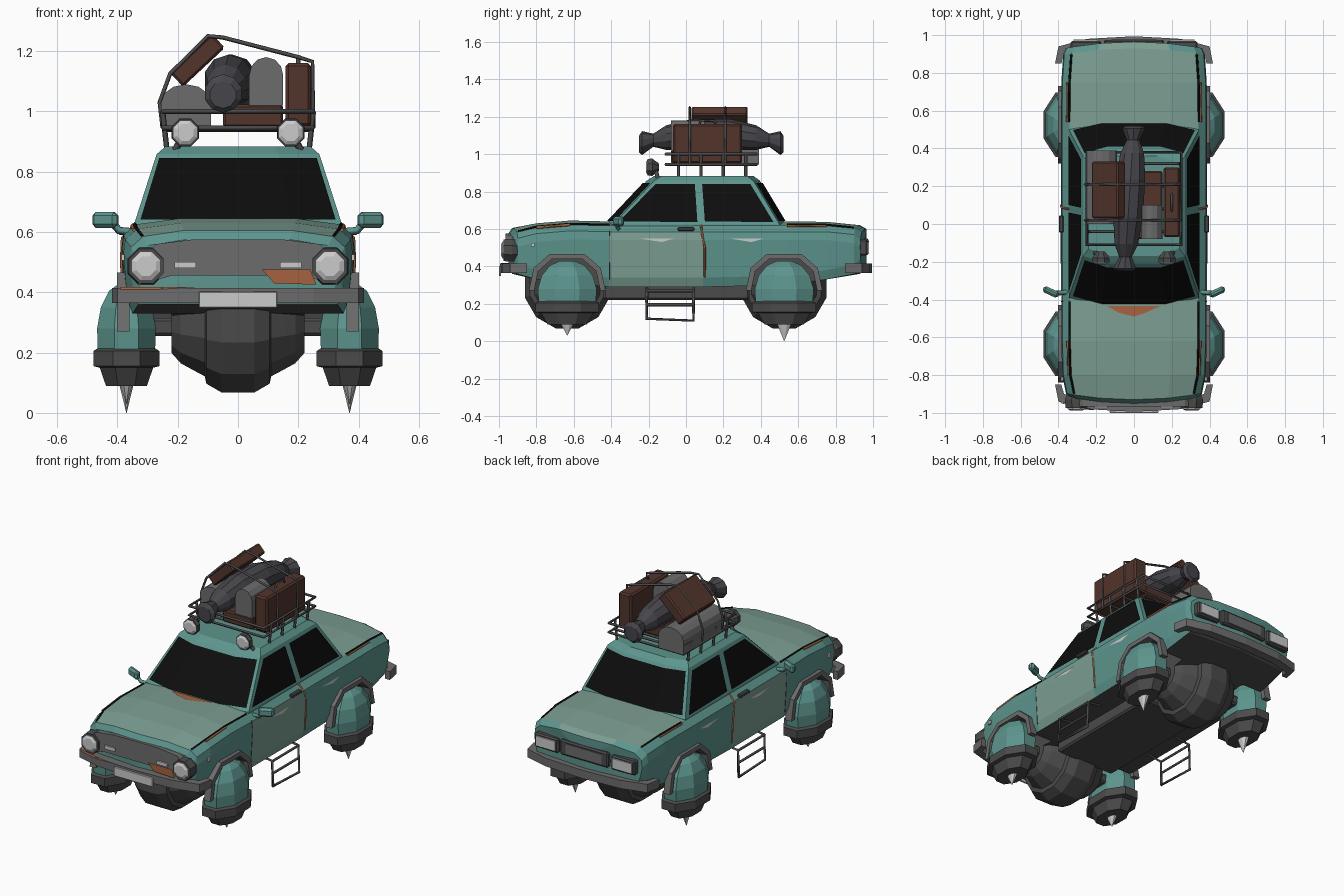
import bpy, bmesh
from math import pi, cos, sin, radians
from mathutils import Vector, Matrix

if "Cube" in bpy.data.objects:
    bpy.data.objects.remove(bpy.data.objects["Cube"])

def mat(name, *rgb):
    m = bpy.data.materials.new(name)
    m.diffuse_color = (*rgb, 1)
    m.use_nodes = True
    m.node_tree.nodes["Principled BSDF"].inputs["Base Color"].default_value = m.diffuse_color
    return m

TEAL, PALE = mat("teal", .11, .30, .27), mat("faded_teal", .20, .34, .29)
DARK, MID = mat("dark_grey", .07, .07, .07), mat("mid_grey", .15, .15, .15)
GLASS, RUST = mat("glass", .004, .004, .004), mat("rust", .38, .12, .05)
BROWN, CLOTH = mat("leather", .085, .035, .025), mat("cloth", .06, .06, .07)
LAMP = mat("lamp", .55, .55, .55)

def mesh(name, verts, faces, *mats):
    bm = bmesh.new()
    vs = [bm.verts.new(v) for v in verts]
    for f in faces:
        bm.faces.new([vs[i] for i in f])
    bmesh.ops.recalc_face_normals(bm, faces=bm.faces)
    me = bpy.data.meshes.new(name)
    bm.to_mesh(me)
    bm.free()
    for m in mats:
        me.materials.append(m)
    ob = bpy.data.objects.new(name, me)
    bpy.context.collection.objects.link(ob)
    return ob

def skin(rings):
    n = len(rings[0])
    return [(k*n+i, k*n+(i+1) % n, (k+1)*n+(i+1) % n, (k+1)*n+i)
            for k in range(len(rings)-1) for i in range(n)]

def loft(name, rings, *mats):
    n, t = len(rings[0]), len(rings)
    faces = skin(rings) + [tuple(range(n)), tuple(range((t-1)*n, t*n))]
    return mesh(name, [v for r in rings for v in r], faces, *mats)

def prism(name, pts, a, b, axis, m):
    put = {"x": lambda p, h: (h, *p), "y": lambda p, h: (p[0], h, p[1]), "z": lambda p, h: (*p, h)}[axis]
    return loft(name, [[put(p, h) for p in pts] for h in (a, b)], m)

def box(name, c, s, m, bevel=0, rot=(0, 0, 0)):
    x, y, z = (v/2 for v in s)
    ob = prism(name, [(-x, -y), (x, -y), (x, y), (-x, y)], -z, z, "z", m)
    ob.location, ob.rotation_euler = c, rot
    if bevel:
        b = ob.modifiers.new("bevel", "BEVEL")
        b.width, b.segments = bevel, 1
    return ob

def lathe(name, prof, c, m, axis="z", n=8, sx=1):
    rings = []
    for r, h in prof:
        ring = []
        for k in range(n):
            a = 2*pi*(k+.5)/n
            u, v = r*cos(a), r*sin(a)
            p = {"x": (h, u, v), "y": (u, h, v), "z": (u*sx, v, h)}[axis]
            ring.append(Vector(c) + Vector(p))
        rings.append(ring)
    return loft(name, rings, m)

def tube(name, pts, r, m, cyclic=False):
    cu = bpy.data.curves.new(name, "CURVE")
    cu.dimensions, cu.bevel_depth, cu.bevel_resolution, cu.use_fill_caps = "3D", r, 0, True
    sp = cu.splines.new("POLY")
    sp.points.add(len(pts)-1)
    for q, p in zip(sp.points, pts):
        q.co = (*p, 1)
    sp.use_cyclic_u = cyclic
    cu.materials.append(m)
    ob = bpy.data.objects.new(name, cu)
    bpy.context.collection.objects.link(ob)

# Lower body: cross-sections (y, half width, bottom, shoulder, top)
ST = [(-.95, .345, .40, .555, .575), (-.93, .36, .36, .585, .605), (-.80, .38, .33, .61, .63),
      (-.62, .385, .31, .625, .645), (-.41, .385, .29, .62, .64), (.09, .387, .29, .62, .64),
      (.54, .387, .30, .62, .64), (.75, .385, .33, .62, .638), (.93, .375, .36, .605, .62), (.965, .36, .39, .58, .60)]
rings = []
for y, w, zb, zs, zt in ST:
    half = [(w-.03, zb), (w-.012, zb+.05), (w, zs-.08), (w-.006, zs-.035), (w-.045, zs), (w*.5, zt)]
    full = [(0, zb)] + half + [(0, zt)] + [(-x, z) for x, z in half[::-1]]
    bow = .035 if abs(y) > .9 else 0
    rings.append([(x, y*(1-bow*(x/w)**2), z) for x, z in full])
n = len(rings[0])
verts = [v for r in rings for v in r] + [(0, -.95, .48), (0, .965, .49)]
last = (len(rings)-1)*n
faces = skin(rings)
for i in range(n):
    faces += [(i, (i+1) % n, len(verts)-2), (last+i, last+(i+1) % n, len(verts)-1)]
body = mesh("car_body", verts, faces, TEAL, PALE, DARK)
for p in body.data.polygons:
    c, nz = p.center, p.normal.z
    if nz < -.7:
        p.material_index = 2
    elif (nz > .85 and abs(c.x) < .33) or (-.4 < c.y < .08 and abs(nz) < .6):
        p.material_index = 1

# Wheel arch openings and flares
WHEELS = (-.635, .525)
ARCH = [(-.205, -.01), (-.18, .11), (-.095, .185), (.095, .185), (.18, .11), (.205, -.01)]
for yc in WHEELS:
    for s in (1, -1):
        inner = [(yc+u*.86, .28+v*.86) for u, v in ARCH]
        cut = prism("arch_cutter", inner[:1] + inner[1:] + [(yc+.176, .15), (yc-.176, .15)], s*.22, s*.5, "x", DARK)
        bo = body.modifiers.new("arch", "BOOLEAN")
        bo.operation, bo.object, bo.solver = "DIFFERENCE", cut, "EXACT"
        bo.material_mode = "TRANSFER"
        bpy.context.view_layer.objects.active = body
        bpy.ops.object.modifier_apply(modifier="arch")
        bpy.data.objects.remove(cut)
        prism("arch_flare", [(yc+u, .28+v) for u, v in ARCH] + inner[::-1], s*.36, s*.402, "x", MID)

# Cabin with roof
def cabin_ring(z, w, yf, yr):
    r = [(.5*w, yf+.01), (w, yf+.05), (w, yr-.045), (.5*w, yr-.01)]
    return [Vector((x, y, z)) for x, y in r + [(-x, y) for x, y in r[::-1]]]
base, top = cabin_ring(.625, .345, -.44, .545), cabin_ring(.858, .27, -.22, .405)
loft("cabin", [cabin_ring(.58, .345, -.44, .545), base, top, cabin_ring(.884, .24, -.18, .37)], TEAL)

# Windows lie just outside the cabin facets
def on_cabin(i, j, u, t):
    a, b = base[i].lerp(base[j], u), top[i].lerp(top[j], u)
    p = a.lerp(b, t)
    return p + Vector((.005 if p.x > 0 else -.005, 0, .002))
for name, ids, d in (("windshield", (6, 7, 0, 1), -1), ("rear_window", (5, 4, 3, 2), 1)):
    low, high = ([base[i].lerp(top[i], t) + Vector((0, d*.006, .003)) for i in ids] for t in (.06, .93))
    for r in (low, high):
        r[0].x *= .95
        r[3].x *= .95
    mesh(name, low+high, [(k, k+1, k+5, k+4) for k in range(3)], GLASS)
for s, (i, j) in ((1, (1, 2)), (-1, (6, 5))):
    for name, b0, b1, t0, t1 in (("front_side_window", .02, .505, .05, .42), ("rear_side_window", .55, .97, .49, .95)):
        mesh(name, [on_cabin(i, j, b0, .06), on_cabin(i, j, b1, .04), on_cabin(i, j, t1, .92), on_cabin(i, j, t0, .92)],
             [(0, 1, 2, 3)], GLASS)

for s in (1, -1):
    # Panel gaps, rust, scratches, handles, mirrors
    edge = [(s*(w-.043), y*(.965 if abs(y) > .9 else 1), zs+.002) for y, w, zb, zs, zt in ST]
    tube("hood_gap", edge[1:5], .006, GLASS)
    tube("trunk_gap", edge[6:9], .006, GLASS)
    tube("fender_rust", [Vector(p) + Vector((s*.008, 0, -.005)) for p in edge[2:4]], .007, RUST)
    tube("trunk_rust", [Vector(p) + Vector((s*.009, 0, -.006)) for p in edge[6:8]], .006, RUST)
    tube("door_rear_rust", [(s*.374, .10, .34), (s*.386, .10, .5), (s*.383, .085, .58), (s*.345, .08, .62)], .006, RUST)
    tube("door_front_gap", [(s*.372, -.41, .33), (s*.384, -.41, .54), (s*.378, -.41, .59)], .003, DARK)
    for y in (-.15, .33):
        mesh("scratch", [(s*.3895, y-.09, .548), (s*.3895, y+.09, .55), (s*.3895, y+.02, .53)], [(0, 1, 2)], LAMP)
    box("door_handle", (s*.385, 0, .60), (.025, .09, .02), DARK, .005)
    box("side_mirror", (s*.44, -.36, .64), (.09, .035, .052), TEAL, .012, (0, 0, s*radians(25)))
    tube("mirror_arm", [(s*.35, -.36, .60), (s*.395, -.365, .605), (s*.415, -.365, .63)], .013, TEAL)
    # Side steps
    tube("step_frame", [(s*.28, -.21, .285), (s*.375, -.21, .27), (s*.38, -.21, .12), (s*.38, .04, .11),
                        (s*.375, .04, .27), (s*.28, .04, .285)], .009, DARK)
    for z in (.27, .195):
        tube("step_rung", [(s*.377, -.21, z), (s*.377, .04, z)], .009, DARK)
    # Lamps
    lathe("headlight_rim", [(.062, -.975), (.066, -.93), (.05, -.89)], (s*.305, 0, .487), DARK, "y")
    lathe("headlight", [(.035, -.988), (.05, -.98), (.05, -.93)], (s*.305, 0, .487), LAMP, "y")
    box("grille_lamp", (s*.175, -.968, .49), (.07, .012, .02), LAMP)
    box("tail_light_frame", (s*.255, .945, .50), (.16, .05, .085), DARK, .008)
    box("tail_light", (s*.255, .97, .50), (.13, .015, .06), LAMP)
    box("marker_light", (s*.382, -.82, .515), (.01, .02, .02), LAMP)
    lathe("roof_lamp_shell", [(.048, -.205), (.05, -.18), (.022, -.145)], (s*.175, 0, .93), DARK, "y")
    lathe("roof_lamp", [(.03, -.214), (.042, -.207), (.042, -.19)], (s*.175, 0, .93), LAMP, "y")
    tube("roof_lamp_stand", [(s*.175, -.165, .93), (s*.21, -.15, .87)], .012, DARK)

# Rust patches on hood and nose
mesh("hood_rust", [(-.14, -.435, .645), (.14, -.435, .645), (.06, -.47, .646), (0, -.49, .646), (-.08, -.47, .646)],
     [(0, 1, 2, 3, 4)], RUST)
mesh("nose_rust", [(.08, -.973, .475), (.24, -.973, .475), (.26, -.973, .425), (.12, -.973, .43)], [(0, 1, 2, 3)], RUST)

# Grille, plate, tail panel, bumpers
prism("grille", [(-.35, .50), (-.33, .425), (-.22, .455), (.22, .455), (.33, .425), (.35, .50), (.27, .56), (.15, .575),
                 (-.15, .575), (-.27, .56)], -.965, -.91, "y", MID)
box("front_plate", (0, -1.0+.006, .375), (.26, .012, .055), None, .003)
box("tail_panel", (0, .95, .505), (.32, .05, .09), DARK, .008)
box("rear_plate", (0, .973, .505), (.24, .01, .06), MID)
for d, name in ((-1, "front_bumper"), (1, "rear_bumper")):
    out = [(.25, .98), (.40, .94), (.418, .85)]
    inn = [(.385, .85), (.37, .90), (.24, .93)]
    h = out + inn
    prism(name, [(x, d*y) for x, y in [(0, .994)] + h + [(0, .94)] + [(-x, y) for x, y in h[::-1]]], .365, .415, "z", MID)
mesh("bumper_rust", [(-.39, -.947, .41), (-.26, -.982, .41), (-.14, -.99, .417), (-.2, -.986, .417), (-.39, -.945, .417)],
     [(0, 1, 2, 3, 4)], RUST)

# Underbody, central engines, hover pods
box("underbody_tunnel", (0, -.05, .265), (.40, .78, .09), DARK, .01)
for yc in WHEELS:
    prof = [(.10, .22), (.135, .19), (.155, .155), (.18, .11), (.205, .105), (.235, .055)]
    lathe("hover_engine", [(r, -h) for r, h in prof] + [(r, h) for r, h in prof[::-1]], (0, yc, .295), DARK, "x", 12)
    for s in (1, -1):
        c = (s*.37, yc, 0)
        box("axle", (s*.26, yc, .285), (.18, .12, .06), DARK, .01)
        lathe("pod_dome", [(.165, .19), (.17, .28), (.148, .35), (.10, .405), (.04, .43)], c, TEAL, sx=.62)
        lathe("pod_collar", [(.16, .215), (.185, .205), (.185, .155), (.15, .15), (.115, .09), (.06, .09)], c, DARK, sx=.64)
        tip = .03 if yc < 0 else 0
        lathe("pod_spike", [(.05, .15), (.055, .125), (.001, tip)], c, LAMP, sx=.62)

# Roof rack
for z in (.945, 1.0):
    tube("rack_rail", [(-.25, -.11, z), (.25, -.11, z), (.25, .38, z), (-.25, .38, z)], .008, DARK, True)
for y in (-.04, .08, .20, .32):
    tube("rack_slat", [(-.25, y, .94), (.25, y, .94)], .008, DARK)
    for s in (1, -1):
        tube("rack_leg", [(s*.235, y, .865), (s*.25, y, 1.0)], .009, DARK)

# Luggage
box("upright_suitcase", (.2, .115, 1.055), (.085, .37, .21), BROWN, .01)
box("flat_suitcase", (.05, .10, .985), (.2, .36, .075), BROWN, .008)
box("tilted_suitcase", (-.135, .18, 1.17), (.19, .30, .065), BROWN, .008, (0, -radians(43), 0))
tube("suitcase_handle", [(.2, .07, 1.155), (.2, .08, 1.18), (.2, .15, 1.18), (.2, .16, 1.155)], .007, DARK)
def arched(name, x0, x1, z0, z1, y0, y1):
    w = (x1-x0)/2
    pts = [(x0, z0), (x1, z0)] + [((x0+x1)/2 + w*cos(a*pi/6), z1-.06+.06*sin(a*pi/6)) for a in range(7)]
    prism(name, pts, y0, y1, "y", MID)
arched("left_bag", -.255, -.09, .945, 1.09, .0, .39)
arched("upper_bag", .037, .15, 1.02, 1.18, -.08, .10)
roll = lathe("bedroll", [(.045, -.385), (.064, -.37), (.035, -.31), (.066, -.24), (.082, -.1), (.082, .1), (.066, .24),
                         (.035, .31), (.064, .37), (.045, .385)], (0, 0, 0), CLOTH, "y", 10)
for v in roll.data.vertices:
    t = v.co.y/.385
    v.co.z -= .055*t*t
    v.co.x += .025*t
roll.location = (-.025, .135, 1.11)

# Straps
for y in (.02, .21):
    tube("luggage_strap", [(-.25, y, .945), (-.26, y, 1.03), (-.225, y, 1.125), (-.1, y, 1.25), (-.05, y, 1.245),
                           (.2, y, 1.18), (.247, y, 1.165), (.25, y, .945)], .007, DARK)
